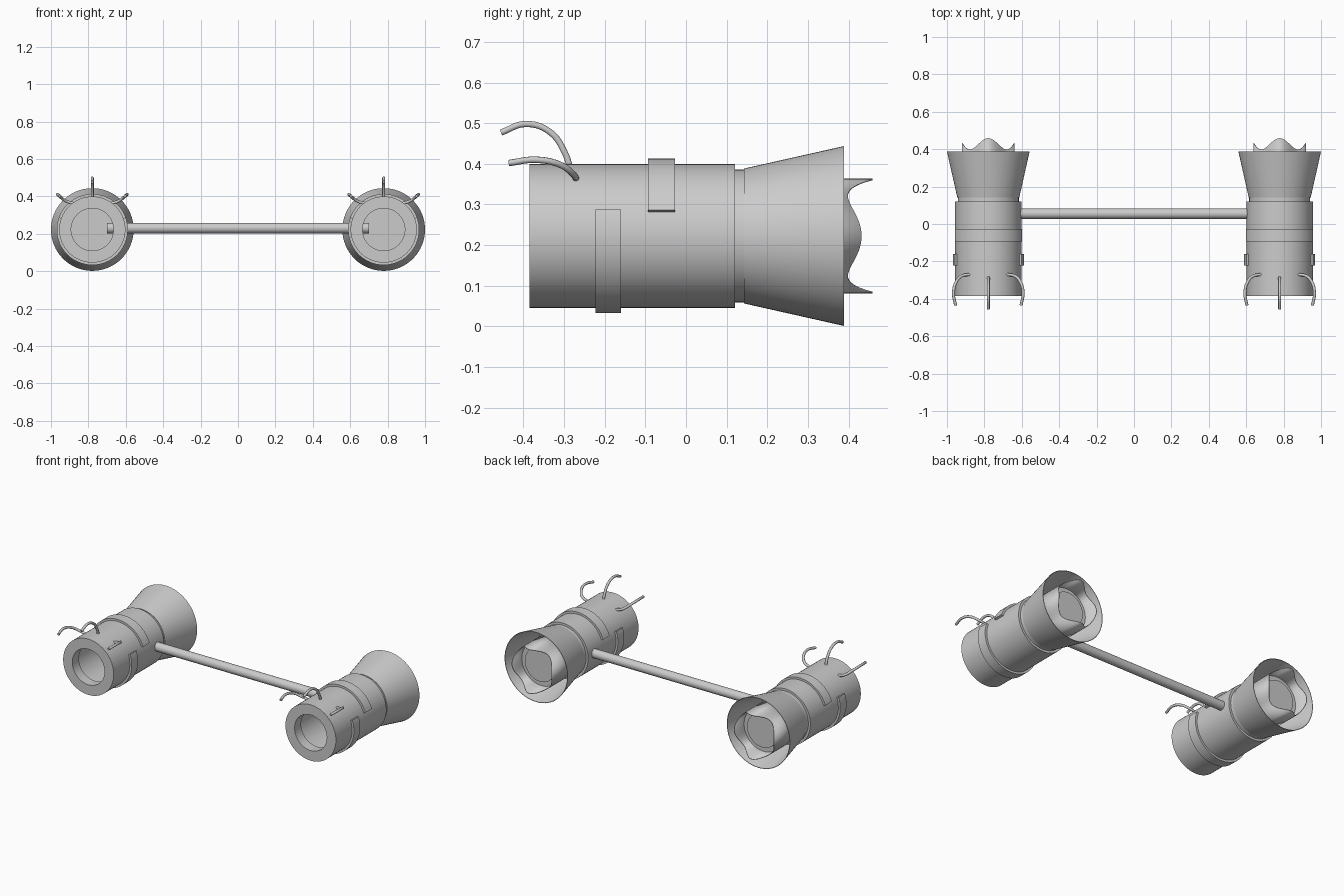
import bpy, bmesh
from math import sin, cos, pi, radians

if "Cube" in bpy.data.objects:
    bpy.data.objects.remove(bpy.data.objects["Cube"])

CZ, CX, SEG = 0.2225, 0.779, 64   # axis height, axis offset, roundness


def finish(name, bm, x):
    bmesh.ops.recalc_face_normals(bm, faces=bm.faces)
    me = bpy.data.meshes.new(name)
    bm.to_mesh(me)
    bm.free()
    ob = bpy.data.objects.new(name, me)
    bpy.context.collection.objects.link(ob)
    ob.location = (x, 0, CZ)
    bpy.ops.object.select_all(action='DESELECT')
    ob.select_set(True)
    bpy.context.view_layer.objects.active = ob
    bpy.ops.object.shade_smooth_by_angle(angle=radians(30))
    return ob


def lathe(name, x, profile, a0=0.0, a1=2 * pi, seg=SEG):
    """Sweep a closed (y, radius) profile about the y axis; angle 0 is up."""
    bm = bmesh.new()
    full = a1 - a0 > 2 * pi - 1e-4
    rings = []
    for i in range(seg if full else seg + 1):
        a = a0 + (a1 - a0) * i / seg
        rings.append([bm.verts.new((r * sin(a), y, r * cos(a))) for y, r in profile])
    n = len(profile)
    for i in range(seg):
        p, q = rings[i], rings[(i + 1) % len(rings)]
        for j in range(n):
            k = (j + 1) % n
            bm.faces.new((p[j], p[k], q[k], q[j]))
    if not full:
        bm.faces.new(rings[0])
        bm.faces.new(rings[-1])
    return finish(name, bm, x)


def cylinder_y(name, x, y0, y1, r):
    bm = bmesh.new()
    ends = [[bm.verts.new((r * sin(2 * pi * i / SEG), y, r * cos(2 * pi * i / SEG)))
             for i in range(SEG)] for y in (y0, y1)]
    for e in ends:
        bm.faces.new(e)
    for i in range(SEG):
        k = (i + 1) % SEG
        bm.faces.new((ends[0][i], ends[0][k], ends[1][k], ends[1][i]))
    return finish(name, bm, x)


def petal_ring(name, x, r=0.141):
    """Tube with a rim that waves into four petals."""
    bm = bmesh.new()
    n = 96
    pairs = []
    for i in range(n):
        a = 2 * pi * i / n
        rim = 0.398 + (0.0475 + 0.0135 * cos(2 * a)) * (0.5 + 0.5 * cos(4 * a))
        pairs.append([bm.verts.new((r * sin(a), y, r * cos(a))) for y in (0.13, rim)])
    for i in range(n):
        p, q = pairs[i], pairs[(i + 1) % n]
        bm.faces.new((p[0], p[1], q[1], q[0]))
    ob = finish(name, bm, x)
    mod = ob.modifiers.new("thickness", 'SOLIDIFY')
    mod.thickness = 0.004
    mod.offset = -1


def whisker(name, x, pts):
    cu = bpy.data.curves.new(name, 'CURVE')
    cu.dimensions = '3D'
    cu.bevel_depth = 0.008
    cu.bevel_resolution = 3
    cu.resolution_u = 6
    cu.use_fill_caps = True
    sp = cu.splines.new('BEZIER')
    sp.bezier_points.add(len(pts) - 1)
    for bp, p in zip(sp.bezier_points, pts):
        bp.co = p
        bp.handle_left_type = bp.handle_right_type = 'AUTO'
    ob = bpy.data.objects.new(name, cu)
    ob.location.x = x
    bpy.context.collection.objects.link(ob)


def rect(y0, y1, r0, r1):
    return [(y0, r0), (y0, r1), (y1, r1), (y1, r0)]


top_path = [(0, -0.285, 0.39), (0, -0.297, 0.425), (0, -0.333, 0.477),
            (0, -0.393, 0.498), (0, -0.455, 0.477)]
side_path = [(0.10, -0.27, 0.362), (0.14, -0.277, 0.374), (0.172, -0.31, 0.398),
             (0.186, -0.37, 0.41), (0.175, -0.435, 0.402)]

for side, x in (("left", -CX), ("right", CX)):
    # hollow barrel with a thick front lip
    lathe(side + "_barrel", x, [(-0.385, 0.113), (-0.385, 0.177), (0.12, 0.177),
                                (0.12, 0.155), (-0.32, 0.155), (-0.32, 0.113)])
    # neck ring and flared bell
    lathe(side + "_neck", x, rect(0.118, 0.145, 0.138, 0.163))
    lathe(side + "_bell", x, [(0.143, 0.160), (0.143, 0.166), (0.388, 0.221), (0.388, 0.218)])
    # petals, inner ring and end disc
    petal_ring(side + "_petals", x)
    lathe(side + "_inner_ring", x, rect(0.32, 0.335, 0.10, 0.139))
    cylinder_y(side + "_end_disc", x, 0.315, 0.35, 0.106)
    # half straps: one over the top, one under the bottom
    lathe(side + "_upper_strap", x, rect(-0.093, -0.027, 0.172, 0.19),
          radians(-70.5), radians(70.5), 40)
    lathe(side + "_lower_strap", x, rect(-0.223, -0.16, 0.172, 0.19),
          radians(70), radians(290), 56)
    # three curled whiskers
    whisker(side + "_top_whisker", x, top_path)
    for s in (-1, 1):
        whisker(side + "_side_whisker", x, [(s * a, b, c) for a, b, c in side_path])

# connecting bar
bpy.ops.mesh.primitive_cylinder_add(vertices=32, radius=0.028, depth=1.40,
                                    location=(0, 0.055, 0.23), rotation=(0, pi / 2, 0))
bpy.context.object.name = "connecting_bar"
bpy.ops.object.shade_smooth_by_angle(angle=radians(30))
